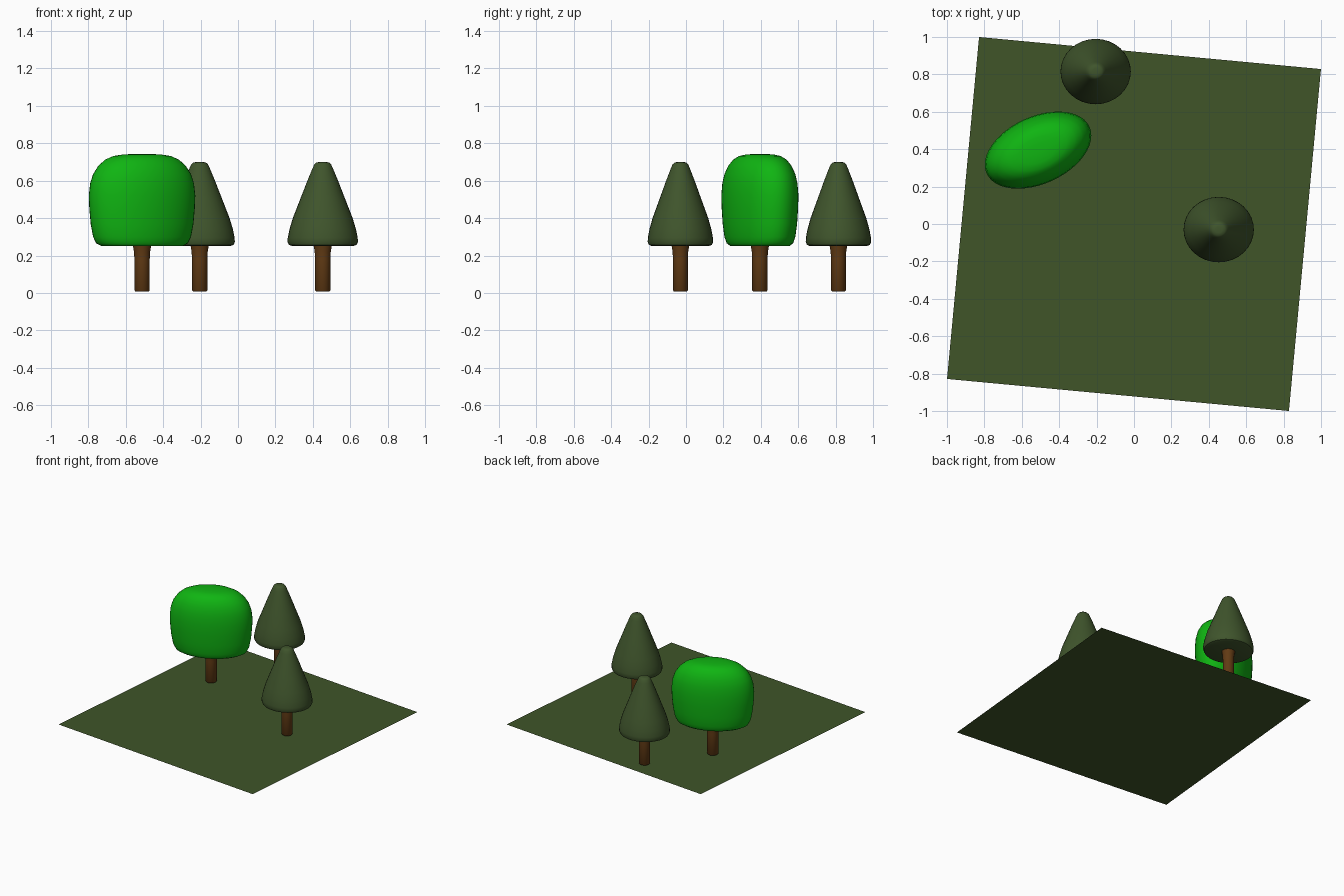
import bpy, bmesh, math

if "Cube" in bpy.data.objects:
    bpy.data.objects.remove(bpy.data.objects["Cube"])


def material(name, rgb):
    m = bpy.data.materials.new(name)
    m.diffuse_color = (*rgb, 1)
    m.use_nodes = True
    m.node_tree.nodes["Principled BSDF"].inputs["Base Color"].default_value = m.diffuse_color
    return m


GRASS = material("grass", (0.05, 0.09, 0.022))
PINE = material("pine_green", (0.05, 0.09, 0.025))
LEAF = material("leaf_green", (0.005, 0.46, 0.006))
BARK = material("bark", (0.12, 0.043, 0.007))


def finish(bm, name, mat, smooth_angle=None):
    bmesh.ops.recalc_face_normals(bm, faces=bm.faces[:])
    me = bpy.data.meshes.new(name)
    bm.to_mesh(me)
    bm.free()
    me.materials.append(mat)
    ob = bpy.data.objects.new(name, me)
    bpy.context.collection.objects.link(ob)
    if smooth_angle:
        bpy.ops.object.select_all(action='DESELECT')
        ob.select_set(True)
        bpy.context.view_layer.objects.active = ob
        bpy.ops.object.shade_smooth_by_angle(angle=math.radians(smooth_angle))
    return ob


def lathe(name, profile, mat, loc, scale=(1, 1), turn=0, segments=32):
    """Closed elliptical turning of (radius, z) points, bottom to top."""
    bm = bmesh.new()
    rings = []
    for r, z in profile:
        rings.append([bm.verts.new((r * math.cos(2 * math.pi * i / segments),
                                    r * math.sin(2 * math.pi * i / segments), z))
                      for i in range(segments)])
    for a, b in zip(rings, rings[1:]):
        for i in range(segments):
            j = (i + 1) % segments
            bm.faces.new((a[i], a[j], b[j], b[i]))
    bm.faces.new(rings[0][::-1])
    bm.faces.new(rings[-1])
    ob = finish(bm, name, mat, 40)
    ob.location = (*loc, 0)
    ob.scale = (*scale, 1)
    ob.rotation_euler.z = math.radians(turn)
    return ob


# Ground: flat square, slightly turned
bm = bmesh.new()
bmesh.ops.create_grid(bm, x_segments=1, y_segments=1, size=0.918)
ground = finish(bm, "ground", GRASS)
ground.rotation_euler.z = math.radians(-5.35)

TRUNK = [(0.036, 0.008), (0.041, 0.014), (0.041, 0.18), (0.043, 0.22), (0.049, 0.255)]
CONE = [(0.165, 0.251), (0.181, 0.257), (0.188, 0.272), (0.187, 0.295),
        (0.178, 0.34), (0.16, 0.4), (0.121, 0.5), (0.082, 0.6), (0.055, 0.665),
        (0.045, 0.687), (0.034, 0.697), (0.018, 0.7)]
CROWN = [(0.76, 0.25), (0.86, 0.265), (0.92, 0.3), (0.965, 0.37), (0.99, 0.45),
         (1.0, 0.52), (0.975, 0.585), (0.92, 0.635), (0.82, 0.68), (0.69, 0.713),
         (0.54, 0.732), (0.36, 0.74), (0.15, 0.743)]

# Pine trees: cone crown on a trunk
for n, loc in enumerate([(0.453, -0.03), (-0.205, 0.815)], 1):
    lathe(f"pine_{n}_trunk", TRUNK, BARK, loc, (1, 0.97))
    lathe(f"pine_{n}_crown", CONE, PINE, loc, (1, 0.93))

# Round tree: oval, boxy crown on a trunk
spot = (-0.513, 0.395)
lathe("round_tree_trunk", TRUNK, BARK, spot)
lathe("round_tree_crown", CROWN, LEAF, spot, (0.302, 0.18), 24.5, 48)
